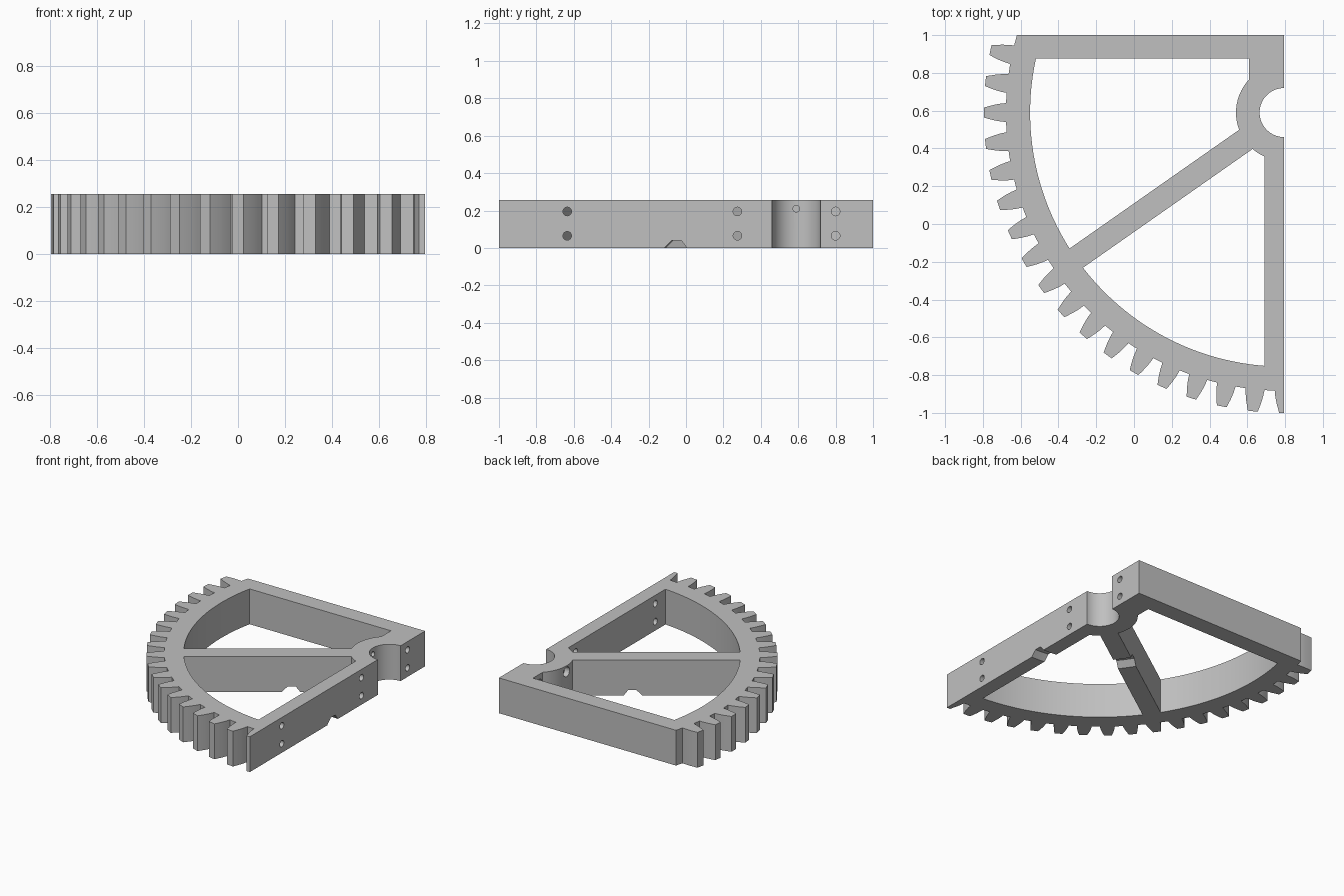
import bpy, bmesh
from math import sin, cos, asin, acos, degrees, radians, pi
from mathutils import Matrix

if "Cube" in bpy.data.objects:
    bpy.data.objects.remove(bpy.data.objects["Cube"])

CX, CY, H = 0.795, 0.59, 0.255            # gear axis and thickness
R_ROOT, R_RIM, R_HUB, R_BORE = 1.473, 1.345, 0.255, 0.13
SPOKE, HALF = 215, 0.062                  # spoke direction and half width


def polar(r, deg):
    return (CX + r * cos(radians(deg)), CY + r * sin(radians(deg)))


def arc(r, a, b, n):
    return [polar(r, a + (b - a) * i / n) for i in range(n + 1)]


def finish(bm, name):
    bmesh.ops.recalc_face_normals(bm, faces=bm.faces)
    me = bpy.data.meshes.new(name)
    bm.to_mesh(me)
    bm.free()
    ob = bpy.data.objects.new(name, me)
    bpy.context.collection.objects.link(ob)
    return ob


def prism(name, pts, z0, z1):
    bm = bmesh.new()
    f = bm.faces.new([bm.verts.new((x, y, z0)) for x, y in pts])
    up = bmesh.ops.extrude_face_region(bm, geom=[f])["geom"]
    bmesh.ops.translate(bm, vec=(0, 0, z1 - z0),
                        verts=[v for v in up if isinstance(v, bmesh.types.BMVert)])
    return finish(bm, name)


def drill(name, x0, x1, y, z, r):
    bm = bmesh.new()
    m = Matrix.Translation(((x0 + x1) / 2, y, z)) @ Matrix.Rotation(pi / 2, 4, 'Y')
    bmesh.ops.create_cone(bm, cap_ends=True, segments=24, radius1=r, radius2=r,
                          depth=x1 - x0, matrix=m)
    return finish(bm, name)


# Toothed outline: 60-tooth pitch, 6 degrees per tooth, last tooth halved
FLANK = [(R_ROOT, 1.95), (1.505, 1.78), (1.539, 1.5), (1.57, 1.17), (1.59, 0.95)]
outline = [(CX, 1.0), (-0.62, 1.0)]
for k in range(-2, 16):
    a = 180 + 6 * k
    outline += [polar(r, a - h) for r, h in FLANK]
    if k < 15:
        outline += [polar(r, a + h) for r, h in reversed(FLANK)]
        outline.append(polar(R_ROOT, a + 3))
outline.append((CX, -1.0))
outline += arc(R_BORE, 270, 90, 32)
sector = prism("gear_sector", outline, 0, H)

# Window between top bar and spoke
rim_off, hub_off = degrees(asin(HALF / R_RIM)), degrees(asin(HALF / R_HUB))
top_y, block_x, wall_x = 0.875, 0.61, 0.69
upper = [(block_x, top_y)]
upper += arc(R_RIM, 180 - degrees(asin((top_y - CY) / R_RIM)), SPOKE - rim_off, 32)
upper += arc(R_HUB, SPOKE - hub_off, degrees(acos((block_x - CX) / R_HUB)), 16)

# Window between spoke and side wall
lower = arc(R_RIM, SPOKE + rim_off, 360 - degrees(acos((wall_x - CX) / R_RIM)), 32)
lower += arc(R_HUB, 360 - degrees(acos((wall_x - CX) / R_HUB)), SPOKE + hub_off, 8)

cutters = [prism("upper_window", upper, -0.1, H + 0.1),
           prism("lower_window", lower, -0.1, H + 0.1)]

# Bolt holes through the side wall, in pairs
for y, x0 in ((-0.635, 0.64), (0.275, 0.64), (0.80, 0.57)):
    for z in (0.065, 0.195):
        cutters.append(drill("bolt_hole", x0, 0.9, y, z, 0.023))

# Set-screw hole through the hub, counterbored outside
cutters.append(drill("screw_hole", 0.50, 0.75, CY, 0.21, 0.018))
cutters.append(drill("screw_counterbore", 0.48, 0.58, CY, 0.21, 0.035))

# Curved groove under the spoke and side wall
bm = bmesh.new()
section = [(0.585, -0.05), (0.585, 0), (0.615, 0.04), (0.667, 0.04), (0.707, 0), (0.707, -0.05)]
rings = []
for i in range(33):
    a = 200 + 80 * i / 32
    rings.append([bm.verts.new((*polar(r, a), z)) for r, z in section])
for p, q in zip(rings, rings[1:]):
    for j in range(6):
        bm.faces.new((p[j], p[(j + 1) % 6], q[(j + 1) % 6], q[j]))
bm.faces.new(rings[0])
bm.faces.new(rings[-1])
cutters.append(finish(bm, "groove"))

# Cut everything out
bpy.context.view_layer.objects.active = sector
sector.select_set(True)
for c in cutters:
    mod = sector.modifiers.new(c.name, 'BOOLEAN')
    mod.operation, mod.solver, mod.object = 'DIFFERENCE', 'EXACT', c
    bpy.ops.object.modifier_apply(modifier=mod.name)
    bpy.data.objects.remove(c)

# Single grey finish, smooth on curved walls
grey = bpy.data.materials.new("grey")
grey.diffuse_color = (0.527, 0.527, 0.527, 1)
grey.use_nodes = True
grey.node_tree.nodes["Principled BSDF"].inputs["Base Color"].default_value = grey.diffuse_color
sector.data.materials.clear()
sector.data.materials.append(grey)
bpy.ops.object.shade_smooth_by_angle(angle=radians(25))
